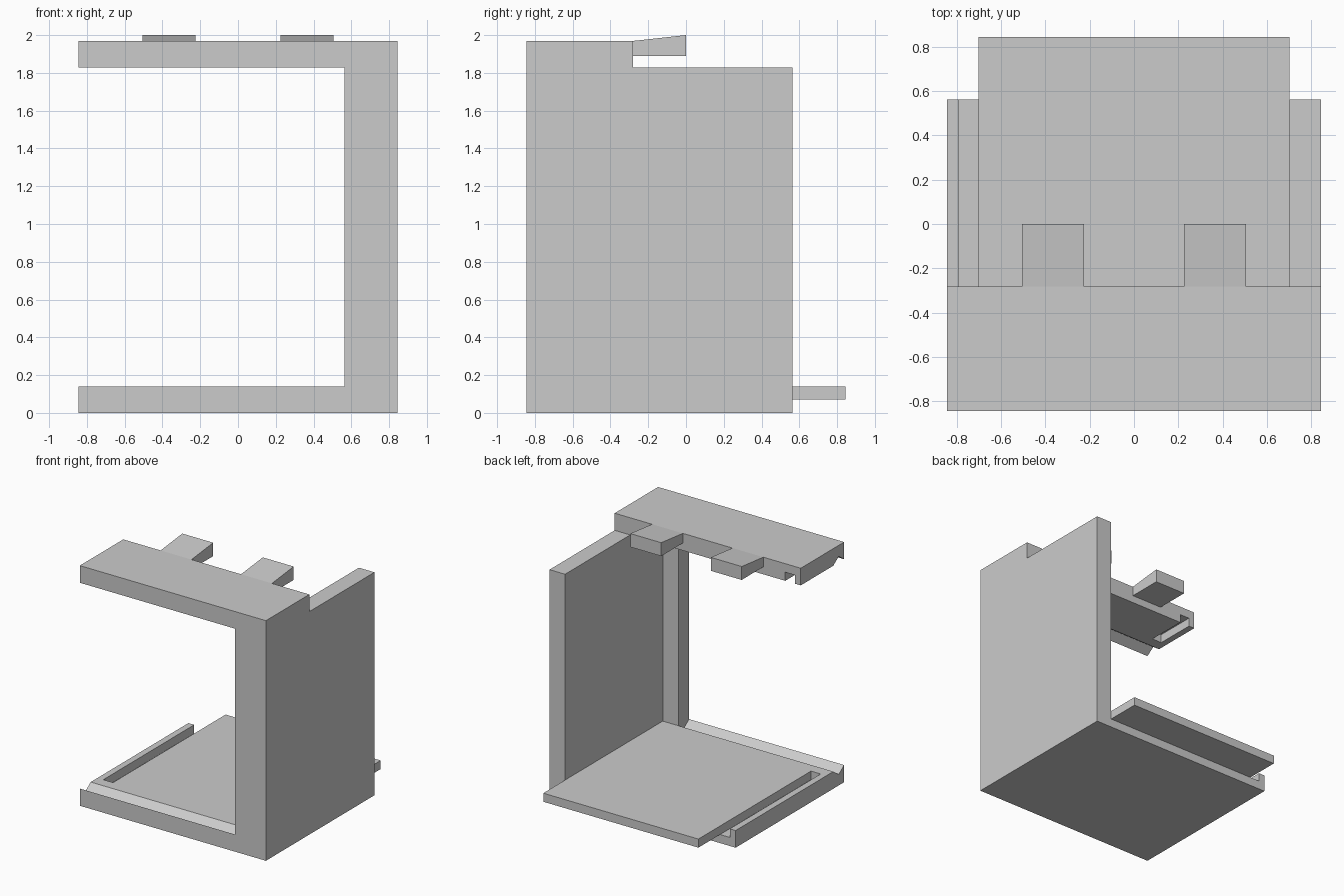
import bpy
import bmesh
from mathutils import Vector

cube = bpy.data.objects.get("Cube")
if cube:
    bpy.data.objects.remove(cube, do_unlink=True)

U = 2 / 28.44          # module the whole bracket is laid out on
HALF = 12 * U          # half width
BACK = 8 * U           # back of the side wall and floor
TOP_BACK = -4 * U      # back of the top plate
T = 2 * U              # plate thickness
HEIGHT = 28 * U        # height of the top plate surface
INNER = 10 * U         # inner face of the side wall

grey = bpy.data.materials.new("plain_grey")
grey.use_nodes = True
grey.diffuse_color = (0.6, 0.6, 0.6, 1)
grey.node_tree.nodes["Principled BSDF"].inputs["Base Color"].default_value = (0.6, 0.6, 0.6, 1)


def prism(name, profile, x0, x1):
    """Extrude a (y, z) profile along x."""
    bm = bmesh.new()
    face = bm.faces.new([bm.verts.new((x0, y, z)) for y, z in profile])
    ext = bmesh.ops.extrude_face_region(bm, geom=[face])
    verts = [v for v in ext["geom"] if isinstance(v, bmesh.types.BMVert)]
    bmesh.ops.translate(bm, verts=verts, vec=Vector((x1 - x0, 0, 0)))
    bmesh.ops.recalc_face_normals(bm, faces=bm.faces)
    mesh = bpy.data.meshes.new(name)
    bm.to_mesh(mesh)
    bm.free()
    mesh.materials.append(grey)
    obj = bpy.data.objects.new(name, mesh)
    bpy.context.collection.objects.link(obj)
    return obj


def box(name, x0, x1, y0, y1, z0, z1):
    return prism(name, [(y0, z0), (y1, z0), (y1, z1), (y0, z1)], x0, x1)


def cut(obj, cutter):
    mod = obj.modifiers.new("cut", "BOOLEAN")
    mod.operation = "DIFFERENCE"
    mod.solver = "EXACT"
    mod.object = cutter
    bpy.context.view_layer.objects.active = obj
    bpy.ops.object.modifier_apply(modifier=mod.name)
    bpy.data.objects.remove(cutter, do_unlink=True)


def plate(name, back, outer, inner):
    """Plate with a V groove behind its front edge and a slot along its open side."""
    step = 1 if inner > outer else -1
    valley = inner - step * 0.05
    profile = [(-HALF, outer), (back, outer), (back, inner),
               (-INNER, inner), (-11 * U, valley), (-HALF, inner)]
    obj = prism(name, profile, -HALF, BACK)
    cut(obj, box("slot_cutter", -11.25 * U, -INNER, -8.75 * U, back + U,
                 *sorted((inner - step * U, inner + step * U))))
    # plain strip between the plate and the side wall, behind the pillar
    box(name + "_inner_strip", BACK, INNER, -INNER, back, *sorted((outer, inner)))


# Floor and top plates
plate("floor_plate", BACK, 0, T)
plate("top_plate", TOP_BACK, HEIGHT, HEIGHT - T)

# Side wall with its stepped top, and the front corner pillar
prism("side_wall", [(-HALF, 0), (BACK, 0), (BACK, HEIGHT - T),
                    (TOP_BACK, HEIGHT - T), (TOP_BACK, HEIGHT), (-HALF, HEIGHT)],
      INNER, HALF)
box("corner_pillar", BACK, INNER, -HALF, -INNER, 0, HEIGHT)

# Tongue behind the floor
box("floor_tongue", -INNER, INNER, BACK, HALF, U, T)

# Two sloped tabs behind the top plate
for side, x in (("left", 0.225), ("right", -0.505)):
    prism(side + "_tab", [(TOP_BACK, 1.89), (0, 1.89), (0, 2), (TOP_BACK, HEIGHT)],
          x, x + 0.28)
